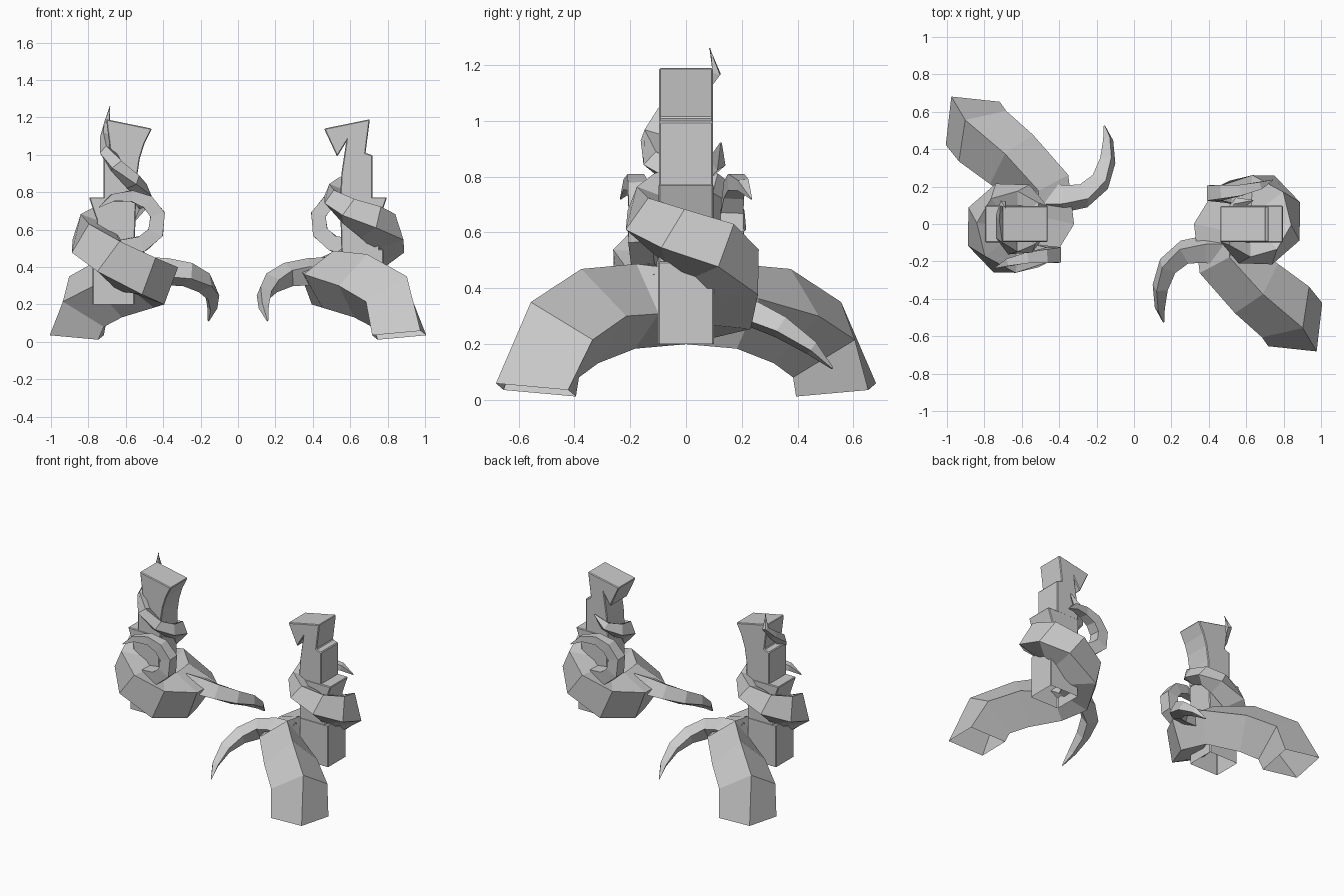
import bpy, bmesh, math
from mathutils import Vector

if "Cube" in bpy.data.objects:
    bpy.data.objects.remove(bpy.data.objects["Cube"])


def finish(name, bm, turn):
    """Make an object; turn rotates it half a circle about z."""
    bmesh.ops.recalc_face_normals(bm, faces=bm.faces)
    if turn:
        for v in bm.verts:
            v.co.x, v.co.y = -v.co.x, -v.co.y
    me = bpy.data.meshes.new(name)
    bm.to_mesh(me)
    bm.free()
    ob = bpy.data.objects.new(name, me)
    bpy.context.collection.objects.link(ob)
    return ob


def prism(name, profile, turn, depth=0.1, open_below=False):
    """Extrude an x-z profile along y, with a fine bevel."""
    bm = bmesh.new()
    face = bm.faces.new([bm.verts.new((-x, -depth, z)) for x, z in profile])
    ext = bmesh.ops.extrude_face_region(bm, geom=[face])
    bmesh.ops.translate(bm, vec=(0, 2 * depth, 0),
                        verts=[v for v in ext["geom"] if isinstance(v, bmesh.types.BMVert)])
    bmesh.ops.recalc_face_normals(bm, faces=bm.faces)
    if open_below:
        low = min(bm.faces, key=lambda f: f.calc_center_median().z)
        bmesh.ops.delete(bm, geom=[low], context='FACES_ONLY')
    ob = finish(name, bm, turn)
    mod = ob.modifiers.new("edge", 'BEVEL')
    mod.width = 0.005
    mod.segments = 1


def root(name, path, turn, start=None, ref=(0, 0, 1)):
    """Open square-section tapering tube; path points are x, y, z, radius, roll."""
    bm = bmesh.new()
    pts = [Vector(p[:3]) for p in path]
    up = Vector(ref)
    rings = []
    for i, (x, y, z, r, roll) in enumerate(path):
        t = pts[min(i + 1, len(pts) - 1)] - pts[max(i - 1, 0)]
        if i == 0 and start:
            t = Vector(start)
        t.normalize()
        n = (up - t * up.dot(t)).normalized()
        b = t.cross(n)
        ring = []
        for k in range(4):
            a = math.radians(roll + 90 * k)
            ring.append(bm.verts.new(pts[i] + r * (math.cos(a) * n + math.sin(a) * b)))
        rings.append(ring)
    for lo, hi in zip(rings, rings[1:]):
        for k in range(4):
            bm.faces.new((lo[k], lo[(k + 1) % 4], hi[(k + 1) % 4], hi[k]))
    bm.faces.new(rings[-1])
    finish(name, bm, turn)


# Pillar profiles (x measured outwards from the centre)
BASE = [(.553, .2), (.778, .2), (.778, .495), (.553, .495)]
MIDDLE = [(.553, .48), (.755, .48), (.755, .65), (.797, .773), (.545, .773)]
OUTER = [(.72, .76), (.72, .997), (.682, 1.01), (.705, 1.19), (.46, 1.14)]
SMOOTH = OUTER + [(.5, 1.06), (.525, .98), (.54, .88), (.54, .76)]
NOTCHED = OUTER + [(.53, .99), (.578, 1.067), (.553, .9), (.545, .76)]

# Main root: from the ground up and around the pillar
WRAP = [
    (-.862, .538, .035, .185, 0), (-.81, .47, .215, .185, 0),
    (-.655, .345, .30, .175, 0), (-.48, .18, .335, .155, 10),
    (-.455, .02, .335, .15, 25), (-.54, -.13, .36, .15, 40),
    (-.68, -.16, .45, .142, 50), (-.77, -.09, .53, .132, 62),
    (-.785, .04, .585, .118, 68), (-.71, .125, .64, .10, 70),
    (-.59, .14, .70, .08, 70), (-.52, .08, .76, .062, 70),
    (-.51, -.03, .80, .052, 70)]
LONG_END = [(-.56, -.11, .855, .047, 70), (-.65, -.125, .94, .045, 70),
            (-.70, -.07, 1.02, .04, 70), (-.71, .04, 1.10, .03, 70),
            (-.70, .11, 1.17, .02, 70), (-.685, .085, 1.26, .003, 70)]
SHORT_END = [(-.56, -.11, .85, .036, 70), (-.635, -.125, .92, .004, 70)]

# Curled tendril beside the pillar
CURL = [
    (-.64, -.13, .50, .06, 45), (-.51, -.155, .525, .06, 45),
    (-.44, -.165, .585, .06, 45), (-.43, -.165, .68, .057, 45),
    (-.485, -.172, .75, .052, 45), (-.57, -.18, .78, .042, 45),
    (-.67, -.205, .77, .028, 45), (-.742, -.235, .72, .003, 45)]

# Side tendril drooping towards the middle
DROOP = [
    (-.52, .14, .36, .10, 20), (-.38, .135, .375, .078, 20),
    (-.27, .15, .36, .068, 20), (-.18, .225, .315, .058, 20),
    (-.14, .34, .26, .045, 20), (-.138, .45, .185, .028, 20),
    (-.158, .525, .112, .004, 20)]

for side, turn, top, end in (("left", False, SMOOTH, LONG_END),
                             ("right", True, NOTCHED, SHORT_END)):
    prism(side + "_pillar_base", BASE, turn, open_below=True)
    prism(side + "_pillar_middle", MIDDLE, turn, 0.098)
    prism(side + "_pillar_top", top, turn, 0.096)
    root(side + "_main_root", WRAP + end, turn, start=(.08, -.10, 1))
    root(side + "_curled_tendril", CURL, turn, ref=(0, 1, 0))
    root(side + "_drooping_tendril", DROOP, turn)
